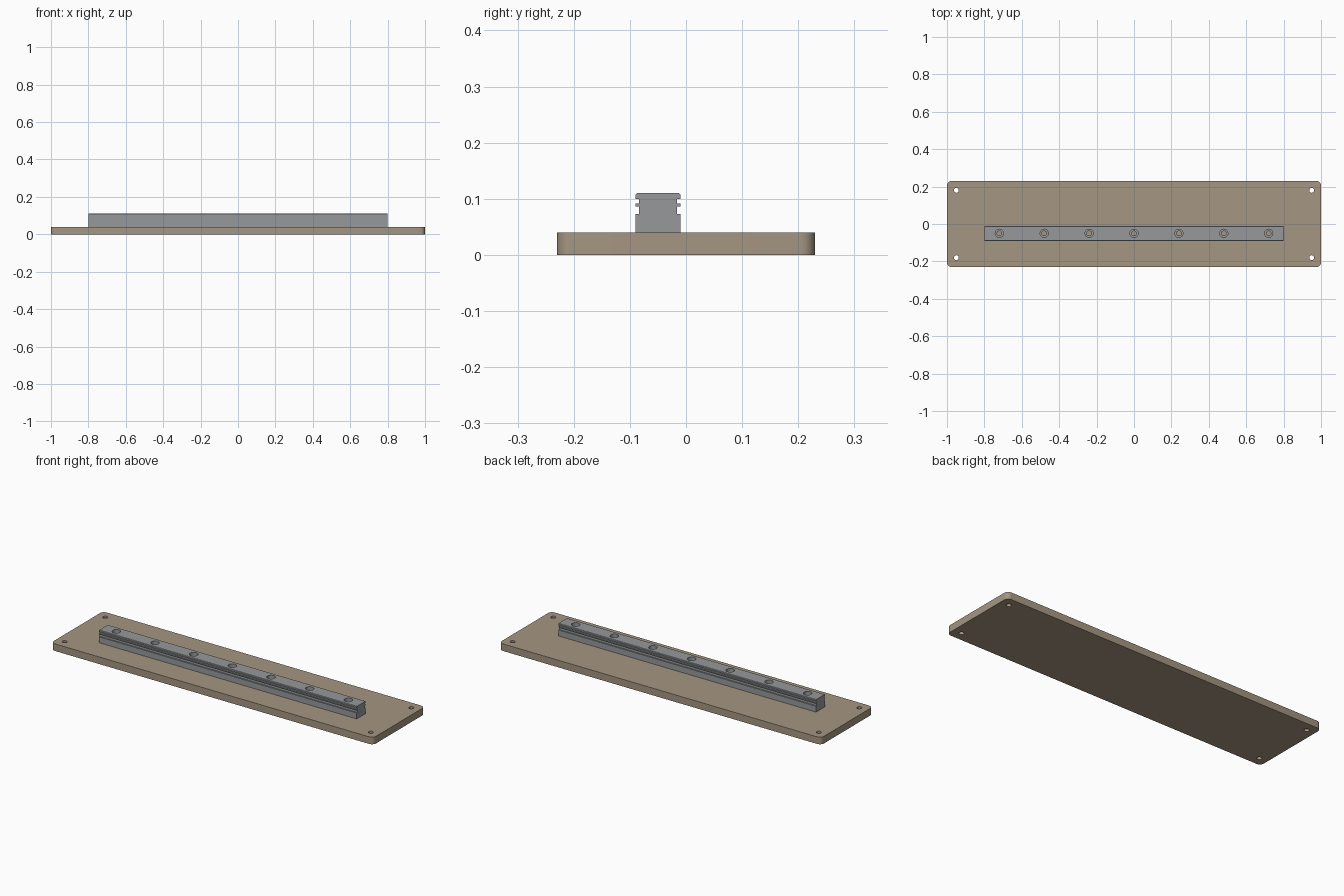
import bpy, bmesh, math
from mathutils import Matrix

if "Cube" in bpy.data.objects:
    bpy.data.objects.remove(bpy.data.objects["Cube"])


def material(name, rgb):
    m = bpy.data.materials.new(name)
    m.diffuse_color = (*rgb, 1)
    m.use_nodes = True
    m.node_tree.nodes["Principled BSDF"].inputs["Base Color"].default_value = m.diffuse_color
    return m


tan = material("tan plate", (0.376, 0.305, 0.223))
steel = material("rail steel", (0.305, 0.314, 0.328))


def new_object(name, bm, mat=None):
    bmesh.ops.recalc_face_normals(bm, faces=bm.faces)
    mesh = bpy.data.meshes.new(name)
    bm.to_mesh(mesh)
    bm.free()
    ob = bpy.data.objects.new(name, mesh)
    bpy.context.collection.objects.link(ob)
    if mat:
        mesh.materials.append(mat)
    return ob


def prism(name, points, to3d, a, b, mat):
    """Extrude a closed outline from a to b."""
    bm = bmesh.new()
    lo = [bm.verts.new(to3d(p, a)) for p in points]
    hi = [bm.verts.new(to3d(p, b)) for p in points]
    n = len(points)
    bm.faces.new(lo)
    bm.faces.new(hi)
    for i in range(n):
        j = (i + 1) % n
        bm.faces.new((lo[i], lo[j], hi[j], hi[i]))
    return new_object(name, bm, mat)


def drill(ob, centres, radius, z0, z1):
    """Cut a set of vertical round holes between two heights."""
    bm = bmesh.new()
    for x, y in centres:
        bmesh.ops.create_cone(bm, cap_ends=True, segments=32, radius1=radius,
                              radius2=radius, depth=z1 - z0,
                              matrix=Matrix.Translation((x, y, (z0 + z1) / 2)))
    cutter = new_object("hole_cutter", bm)
    cutter.hide_render = True
    mod = ob.modifiers.new("holes", 'BOOLEAN')
    mod.operation = 'DIFFERENCE'
    mod.solver = 'EXACT'
    mod.object = cutter
    bpy.context.view_layer.objects.active = ob
    bpy.ops.object.modifier_apply(modifier=mod.name)
    bpy.data.objects.remove(cutter)


def smooth(ob):
    bpy.ops.object.select_all(action='DESELECT')
    ob.select_set(True)
    bpy.context.view_layer.objects.active = ob
    bpy.ops.object.shade_smooth_by_angle(angle=math.radians(30))


# Base plate with rounded corners and four mounting holes
R = 0.025
outline = []
for k, (sx, sy) in enumerate([(1, 1), (-1, 1), (-1, -1), (1, -1)]):
    for i in range(9):
        t = math.pi / 2 * (k + i / 8)
        outline.append((sx * (1 - R) + R * math.cos(t),
                        sy * (0.23 - R) + R * math.sin(t)))
plate = prism("base_plate", outline, lambda p, z: (p[0], p[1], z), 0, 0.04, tan)
drill(plate, [(x, y) for x in (-0.95, 0.95) for y in (-0.18, 0.18)],
      0.013, -0.02, 0.06)
smooth(plate)

# Guide rail: half section (offset from rail centre, height), mirrored
half = [(0.04, 0.04), (0.04, 0.073), (0.034, 0.073), (0.034, 0.0865),
        (0.04, 0.0865), (0.04, 0.0915), (0.034, 0.0915), (0.034, 0.1),
        (0.04, 0.1), (0.04, 0.1075), (0.0375, 0.11)]
section = half + [(-y, z) for y, z in reversed(half)]
rail = prism("guide_rail", section, lambda p, x: (x, p[0] - 0.05, p[1]),
             -0.8, 0.8, steel)

# Counterbored bolt holes along the rail
bolts = [(0.24 * i, -0.05) for i in range(-3, 4)]
drill(rail, bolts, 0.022, 0.08, 0.13)
drill(rail, bolts, 0.0125, 0.02, 0.1)
smooth(rail)
